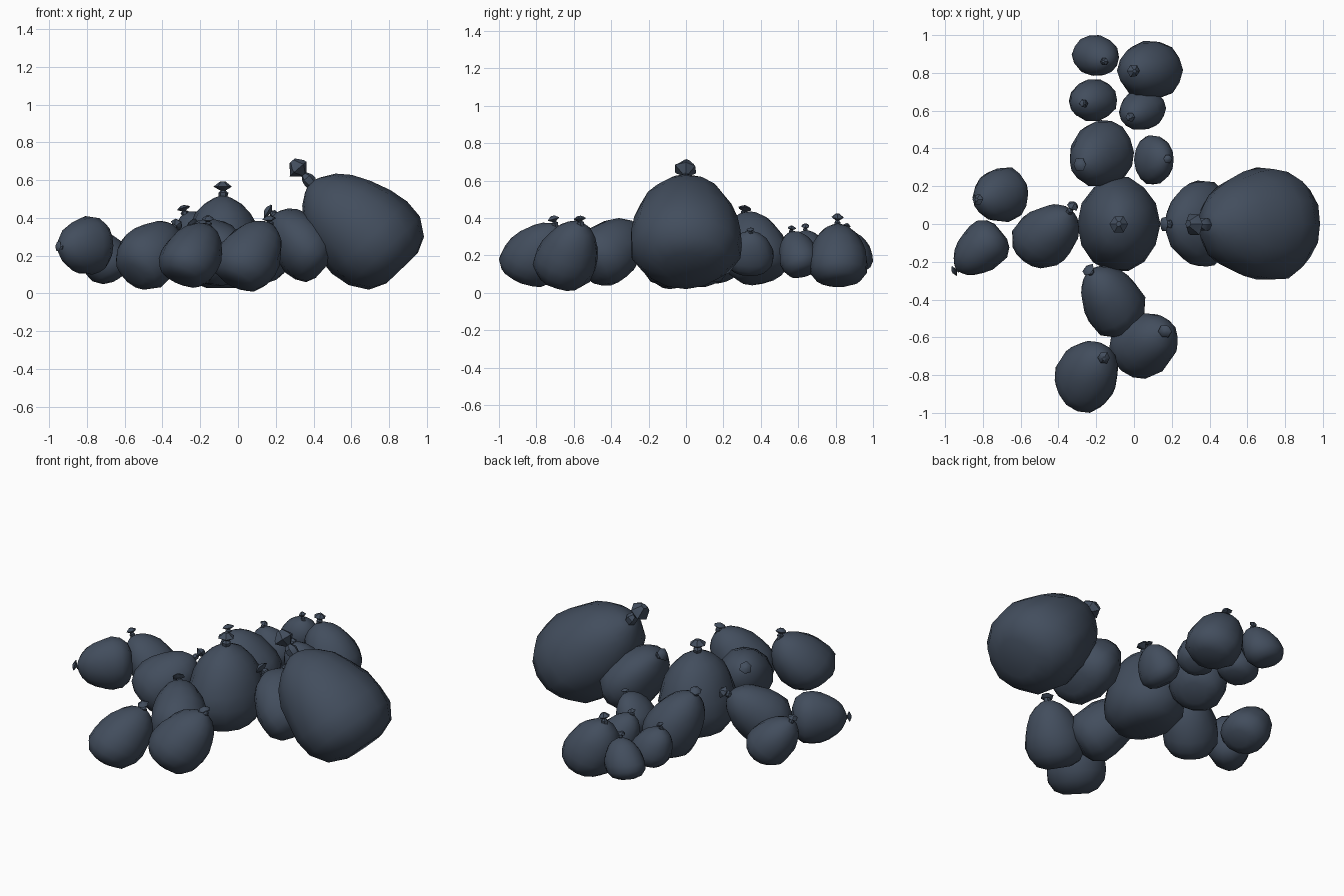
import bpy, bmesh, math, random
from mathutils import Vector

if "Cube" in bpy.data.objects:
    bpy.data.objects.remove(bpy.data.objects["Cube"])

random.seed(4)

# profiles: (distance along axis, radius)
BODY = [(0, .42), (.06, .74), (.2, .96), (.36, 1), (.52, .95), (.68, .83),
        (.82, .66), (.92, .45), (.98, .22), (1, .1)]
KNOT = [(-.5, .05), (-.1, .045), (.1, .055), (.3, .055), (.5, .028),
        (.85, .1), (1.0, .085), (1.3, .03)]


def lathe(profile, segs, axis, jitter):
    """Closed surface of revolution around an axis, as a bmesh."""
    bm = bmesh.new()
    rot = Vector((0, 0, 1)).rotation_difference(axis)
    rings = []
    for t, r in profile:
        ring = []
        for i in range(segs):
            a = 2 * math.pi * i / segs
            k = r * (1 + random.uniform(-jitter, jitter))
            ring.append(bm.verts.new(rot @ Vector((k * math.cos(a), k * math.sin(a), t))))
        rings.append(ring)
    for lo, hi in zip(rings, rings[1:]):
        for i in range(segs):
            j = (i + 1) % segs
            bm.faces.new((lo[i], lo[j], hi[j], hi[i]))
    bm.faces.new(rings[0][::-1])
    bm.faces.new(rings[-1])
    return bm


def finish(bm, name, angle):
    bmesh.ops.recalc_face_normals(bm, faces=bm.faces)
    me = bpy.data.meshes.new(name)
    bm.to_mesh(me)
    bm.free()
    ob = bpy.data.objects.new(name, me)
    bpy.context.collection.objects.link(ob)
    me.materials.append(mat)
    bpy.ops.object.select_all(action='DESELECT')
    ob.select_set(True)
    bpy.context.view_layer.objects.active = ob
    bpy.ops.object.shade_smooth_by_angle(angle=math.radians(angle))


def bag(name, lo, hi, tie):
    """Sack filling the box lo..hi, tied off towards the point tie."""
    lo, hi, tie = Vector(lo), Vector(hi), Vector(tie)
    d = (tie - (lo + hi) / 2).normalized()
    bm = lathe([(t * 1.2, r * .5) for t, r in BODY], 14, d, .03)
    # fit the body into its box
    mn = Vector([min(v.co[k] for v in bm.verts) for k in range(3)])
    mx = Vector([max(v.co[k] for v in bm.verts) for k in range(3)])

    def fit(p):
        return Vector([lo[k] + (p[k] - mn[k]) / (mx[k] - mn[k]) * (hi[k] - lo[k])
                       for k in range(3)])
    tip = fit(d * 1.2)
    for v in bm.verts:
        v.co = fit(v.co)
    finish(bm, name + "_body", 50)
    # gathered neck and flared tie
    size = sum(hi - lo) / 3
    e = tie - tip
    length = max(e.length, .1 * size)
    e = e.normalized()
    if e.dot(d) < .3:
        e = d
    bm = lathe([(t * length, r * size) for t, r in KNOT], 6, e, .12)
    bmesh.ops.translate(bm, vec=tie - e * length, verts=bm.verts)
    finish(bm, name + "_tie", 35)


mat = bpy.data.materials.new("dark_plastic")
mat.diffuse_color = (.055, .075, .11, 1)
mat.use_nodes = True
mat.node_tree.nodes["Principled BSDF"].inputs["Base Color"].default_value = mat.diffuse_color

# box minimum, box maximum, tie position
BAGS = [
    ((.34, -.295, .02), (.985, .30, .635), (.31, 0, .675)),
    ((.165, -.225, .06), (.52, .23, .45), (.155, 0, .44)),
    ((-.30, -.25, .03), (.14, .25, .515), (-.08, 0, .575)),
    ((-.645, -.235, .02), (-.29, .105, .385), (-.32, .10, .37)),
    ((-.855, .01, .05), (-.56, .30, .34), (-.83, .13, .36)),
    ((-.955, -.27, .10), (-.66, .02, .41), (-.955, -.25, .25)),
    ((-.28, -.605, .04), (.06, -.22, .40), (-.245, -.24, .37)),
    ((-.13, -.82, .01), (.23, -.47, .385), (.165, -.57, .40)),
    ((-.42, -1.0, .03), (-.085, -.62, .375), (-.16, -.71, .40)),
    ((-.34, .20, .04), (0, .55, .435), (-.29, .315, .455)),
    ((0, .21, .09), (.21, .47, .33), (.18, .345, .34)),
    ((-.08, .50, .08), (.17, .72, .33), (-.02, .565, .35)),
    ((-.345, .545, .10), (-.09, .765, .335), (-.265, .64, .36)),
    ((-.09, .66, .03), (.26, .97, .37), (0, .81, .41)),
    ((-.33, .785, .10), (-.08, 1.0, .33), (-.16, .86, .36)),
]
for n, (lo, hi, tie) in enumerate(BAGS, 1):
    bag(f"sack_{n:02d}", lo, hi, tie)
